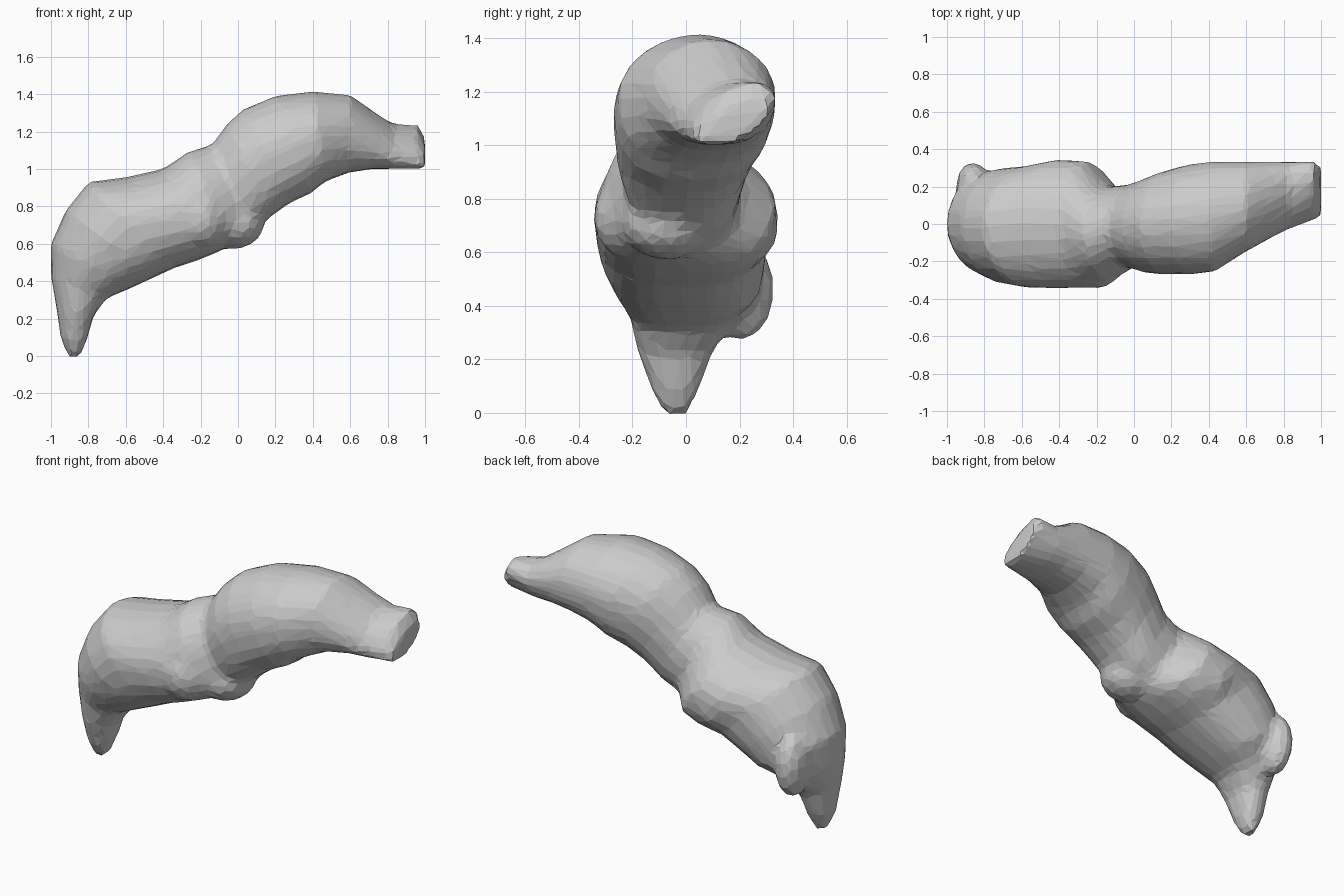
import bpy, bmesh
from math import sin, cos, pi
from mathutils import Matrix

if "Cube" in bpy.data.objects:
    bpy.data.objects.remove(bpy.data.objects["Cube"])

# Cross-sections from tail to snout: top x,z / bottom x,z / y min, y max / sideways lean
SECTIONS = [
    (-.91, .00, -.85, -.01, -.08, .00, 0), (-.95, .10, -.81, .08, -.13, .05, 0),
    (-.97, .25, -.77, .22, -.18, .10, 0), (-1.0, .42, -.70, .31, -.21, .19, 0),
    (-1.0, .60, -.58, .36, -.27, .28, 0), (-.92, .78, -.45, .42, -.32, .30, 0),
    (-.80, .93, -.34, .47, -.34, .31, 0), (-.60, .955, -.22, .51, -.345, .345, 0),
    (-.40, 1.0, -.12, .55, -.34, .335, 0), (-.27, 1.09, -.02, .60, -.30, .20, 0),
    (-.14, 1.13, .08, .66, -.23, .21, 0), (-.06, 1.24, .18, .75, -.26, .24, 0),
    (.03, 1.32, .28, .82, -.27, .28, 0), (.20, 1.39, .39, .87, -.27, .32, 0),
    (.40, 1.415, .46, .93, -.255, .335, 0), (.60, 1.395, .59, .98, -.15, .335, 0),
    (.72, 1.31, .72, 1.0, -.08, .335, .02), (.83, 1.24, .83, 1.0, -.02, .335, .05),
    (.96, 1.235, .96, 1.0, .03, .335, .08), (1.0, 1.16, 1.0, 1.0, .04, .31, .08),
]
SIDES = 24


def soft(v, power):
    """Sine or cosine made boxier (power below 1)."""
    return (abs(v) ** power) * (1 if v >= 0 else -1)


def add_lump(bm, centre, radii):
    m = Matrix.Translation(centre) @ Matrix.Diagonal((*radii, 1))
    bmesh.ops.create_icosphere(bm, subdivisions=3, radius=1, matrix=m)


bm = bmesh.new()

# Main body lofted through the tilted sections, round on top and boxier below
rings = []
for tx, tz, bx, bz, y0, y1, lean in SECTIONS:
    ring = []
    half = (((y1 - y0) / 2) ** 2 - lean ** 2) ** .5
    for i in range(SIDES):
        a = 2 * pi * i / SIDES
        power = 1.03 if sin(a) > 0 else .8
        c, s = soft(cos(a), power), soft(sin(a), power)
        ring.append(bm.verts.new(((tx + bx) / 2 + s * (tx - bx) / 2,
                                  (y0 + y1) / 2 + c * half + s * lean,
                                  (tz + bz) / 2 + s * (tz - bz) / 2)))
    rings.append(ring)
for r, q in zip(rings, rings[1:]):
    for i in range(SIDES):
        j = (i + 1) % SIDES
        bm.faces.new((r[i], r[j], q[j], q[i]))
bm.faces.new(rings[0][::-1])
bm.faces.new(rings[-1])
bmesh.ops.recalc_face_normals(bm, faces=bm.faces)

# Lumps: rear foot, belly bulge, and the two flank bulges
add_lump(bm, (-.86, .20, .46), (.09, .13, .19))
add_lump(bm, (-.03, -.07, .71), (.17, .17, .14))
add_lump(bm, (-.21, -.21, .73), (.15, .135, .16))
add_lump(bm, (-.37, .22, .70), (.13, .125, .15))

mesh = bpy.data.meshes.new("lumpy_body")
bm.to_mesh(mesh)
bm.free()
body = bpy.data.objects.new("lumpy_body", mesh)
bpy.context.collection.objects.link(body)

# Fuse into one faceted skin
fuse = body.modifiers.new("fuse", 'REMESH')
fuse.mode = 'VOXEL'
fuse.voxel_size = .03
facet = body.modifiers.new("facet", 'DECIMATE')
facet.ratio = .15
